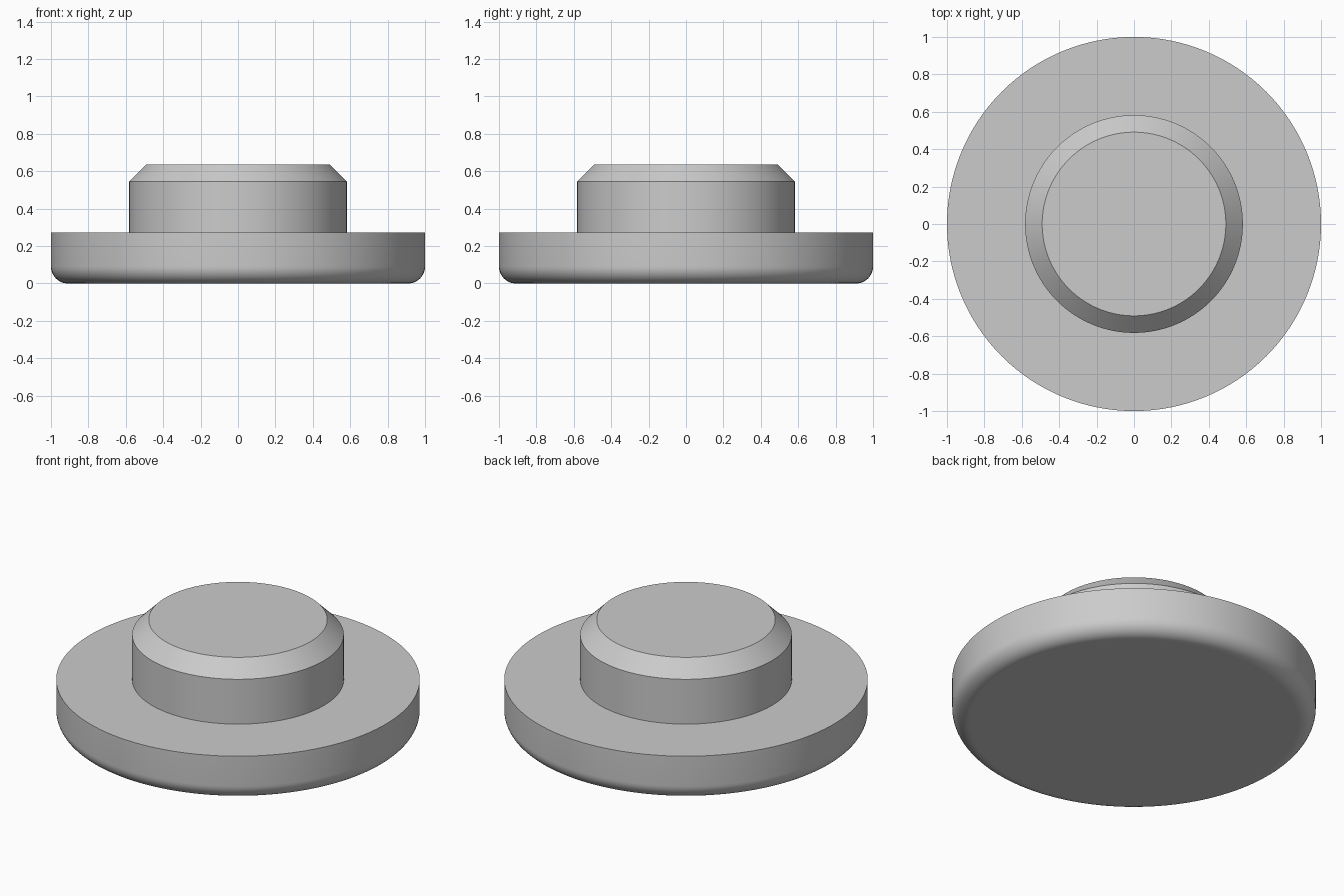
import bpy
import bmesh
from math import cos, sin, pi, radians

SEGMENTS = 128
FILLET_STEPS = 12

if "Cube" in bpy.data.objects:
    bpy.data.objects.remove(bpy.data.objects["Cube"], do_unlink=True)

# Plain grey material
grey = bpy.data.materials.new("plain_grey")
grey.use_nodes = True
colour = (0.6, 0.6, 0.6, 1)
grey.diffuse_color = colour
grey.node_tree.nodes["Principled BSDF"].inputs["Base Color"].default_value = colour

# Half profile as (radius, height): rounded flange, stem, chamfered tip
FILLET = 0.091
FLANGE_TOP = 0.273
STEM_RADIUS = 0.582
STEM_TOP = 0.636
CHAMFER = 0.091
profile = []
for i in range(FILLET_STEPS + 1):
    a = pi / 2 * i / FILLET_STEPS
    profile.append((1 - FILLET + FILLET * sin(a), FILLET - FILLET * cos(a)))
profile += [
    (1, FLANGE_TOP),
    (STEM_RADIUS, FLANGE_TOP),
    (STEM_RADIUS, STEM_TOP - CHAMFER),
    (STEM_RADIUS - CHAMFER, STEM_TOP),
]


def revolve(name, points, material):
    """Turn a profile around z and close both ends with flat caps."""
    bm = bmesh.new()
    rings = []
    for r, z in points:
        angles = [2 * pi * k / SEGMENTS for k in range(SEGMENTS)]
        rings.append([bm.verts.new((r * cos(a), r * sin(a), z)) for a in angles])
    for low, high in zip(rings, rings[1:]):
        for k in range(SEGMENTS):
            n = (k + 1) % SEGMENTS
            bm.faces.new((low[k], low[n], high[n], high[k]))
    bm.faces.new(rings[0][::-1])
    bm.faces.new(rings[-1])
    mesh = bpy.data.meshes.new(name)
    bm.to_mesh(mesh)
    bm.free()
    mesh.materials.append(material)
    obj = bpy.data.objects.new(name, mesh)
    bpy.context.collection.objects.link(obj)
    return obj


plug = revolve("flanged_plug", profile, grey)

# Smooth round sides, crisp rims and flat horizontal faces
bpy.ops.object.select_all(action="DESELECT")
plug.select_set(True)
bpy.context.view_layer.objects.active = plug
bpy.ops.object.shade_smooth_by_angle(angle=radians(30))
for face in plug.data.polygons:
    if abs(face.normal.z) > 0.999:
        face.use_smooth = False
